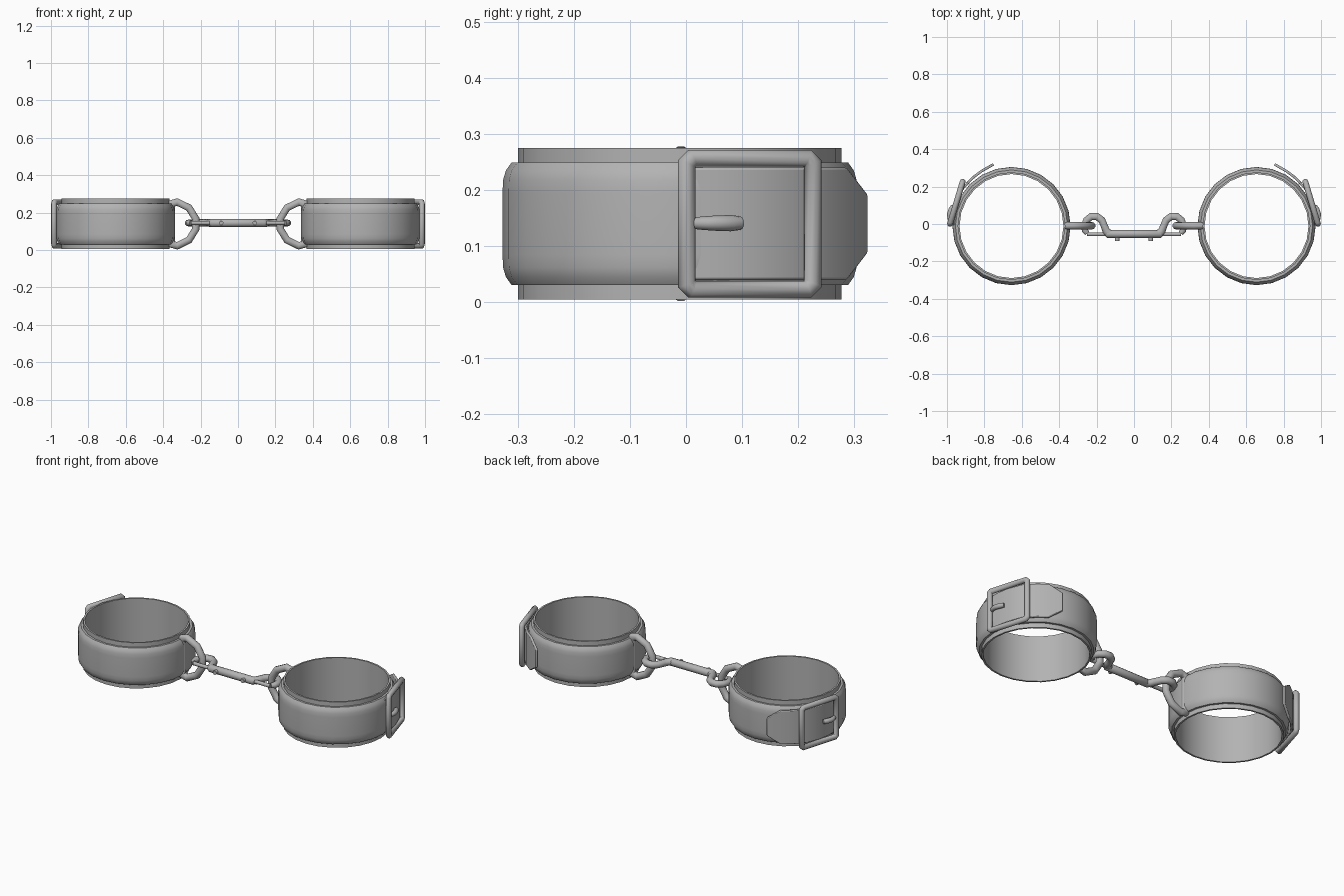
import bpy, bmesh, math
from mathutils import Vector

cube = bpy.data.objects.get("Cube")
if cube:
    bpy.data.objects.remove(cube, do_unlink=True)

# One plain grey for everything
grey = bpy.data.materials.new("plain_grey")
grey.use_nodes = True
GREY = (0.45, 0.45, 0.45, 1)
grey.diffuse_color = GREY
grey.node_tree.nodes["Principled BSDF"].inputs["Base Color"].default_value = GREY

MID = 0.14           # height of the centre line
CX, CY = 0.655, -0.011   # cuff centre


def finish(name, bm, angle=40, bevel=0):
    bmesh.ops.recalc_face_normals(bm, faces=bm.faces)
    mesh = bpy.data.meshes.new(name)
    bm.to_mesh(mesh)
    bm.free()
    ob = bpy.data.objects.new(name, mesh)
    bpy.context.collection.objects.link(ob)
    mesh.materials.append(grey)
    if bevel:
        mod = ob.modifiers.new("soft_edges", 'BEVEL')
        mod.width, mod.segments, mod.limit_method = bevel, 2, 'ANGLE'
    bpy.ops.object.select_all(action='DESELECT')
    ob.select_set(True)
    bpy.context.view_layer.objects.active = ob
    bpy.ops.object.shade_smooth_by_angle(angle=math.radians(angle))
    return ob


def skin(bm, loops, closed):
    """Bridge rings of vertices; cap the ends of an open run."""
    n = len(loops[0])
    count = len(loops) if closed else len(loops) - 1
    for i in range(count):
        a, b = loops[i], loops[(i + 1) % len(loops)]
        for j in range(n):
            k = (j + 1) % n
            bm.faces.new((a[j], a[k], b[k], b[j]))
    if not closed:
        bm.faces.new(loops[0])
        bm.faces.new(loops[-1])


def tube(name, points, radii, normal, closed=False, sides=10):
    """Round rod along a flat path lying perpendicular to normal."""
    pts = [Vector(p) for p in points]
    nrm = Vector(normal).normalized()
    n = len(pts)
    if not isinstance(radii, (list, tuple)):
        radii = [radii] * n
    bm = bmesh.new()
    loops = []
    for i, p in enumerate(pts):
        prev = pts[i - 1] if closed or i else p
        nxt = pts[(i + 1) % n] if closed or i < n - 1 else p
        t1, t2 = (p - prev).normalized(), (nxt - p).normalized()
        tan = (t1 + t2).normalized()
        miter = 1 / max(0.6, tan.dot(t2 if t2.length else t1))
        side = tan.cross(nrm)
        loops.append([bm.verts.new(p + radii[i] * (
            math.cos(a) * nrm + math.sin(a) * miter * side))
            for a in (math.tau * j / sides for j in range(sides))])
    skin(bm, loops, closed)
    return finish(name, bm, 50)


def ring(name, profile, cx, segments):
    """Closed (radius, z) profile turned about the cuff centre."""
    bm = bmesh.new()
    loops = []
    for i in range(segments):
        a = math.tau * i / segments
        loops.append([bm.verts.new((cx + r * math.cos(a), CY + r * math.sin(a), z))
                      for r, z in profile])
    skin(bm, loops, True)
    return finish(name, bm)


def flap(name, s):
    """Loose strap end with a clipped tip, leaving the cuff on a tangent."""
    path = [(.966, -.01), (.966, .05), (.955, .11), (.925, .19),
            (.87, .25), (.82, .288), (.755, .325)]
    half = [.1] * 5 + [.1, .052]
    bm = bmesh.new()
    loops = []
    for i, (x, y) in enumerate(path):
        a, b = path[max(i - 1, 0)], path[min(i + 1, len(path) - 1)]
        d = Vector((b[0] - a[0], b[1] - a[1])).normalized()
        inx, iny = x - d.y * .014, y + d.x * .014
        h = half[i]
        loops.append([bm.verts.new((s * u, v, MID + w)) for u, v, w in
                      ((x, y, -h), (x, y, h), (inx, iny, h), (inx, iny, -h))])
    skin(bm, loops, False)
    return finish(name, bm, 40, .004)


# Profiles of the thin liner and the padded outer band
liner = [(.278, .005), (.288, .005), (.288, .275), (.278, .275)]
lower = [(.286, .031), (.300, .031), (.310, .045), (.315, .062), (.316, .085)]
band = lower + [(r, 2 * MID - z) for r, z in reversed(lower)]

for s, word in ((1, "left"), (-1, "right")):
    ring(word + "_cuff_liner", liner, s * CX, 24)
    ring(word + "_cuff_band", band, s * CX, 24)
    flap(word + "_strap_end", s)

    # Square buckle frame, slanted along the cuff
    def on_frame(y, z):
        return (s * (.984 - .30 * y), y, MID + z)
    y0, y1, h, c = .001, .226, .117, .010
    frame = [(y0 + c, -h), (y1 - c, -h), (y1, -h + c), (y1, h - c),
             (y1 - c, h), (y0 + c, h), (y0, h - c), (y0, -h + c)]
    tube(word + "_buckle_frame", [on_frame(*p) for p in frame], .0155,
         (s, .30, 0), True)
    # Buckle prong
    tube(word + "_buckle_prong",
         [(s * x, y, MID + .001) for x, y in
          ((.978, .012), (.986, .03), (.987, .052), (.977, .08), (.966, .097))],
         [.010, .012, .0135, .0145, .012], (0, 0, 1))

    # D ring held between liner and band
    half = [(.357, .108), (.325, .117), (.262, .086), (.226, .028)]
    dee = half + [(x, -z) for x, z in reversed(half)]
    tube(word + "_d_ring", [(s * x, -.009, MID + z) for x, z in dee], .020,
         (0, 1, 0), True)

    # Snap hook curling round the D ring, with its thin gate
    hook = [(.125, -.052), (.147, -.042), (.158, -.012), (.172, .020), (.198, .040),
            (.230, .039), (.254, .020), (.266, -.008), (.262, -.036), (.250, -.050)]
    tube(word + "_hook", [(s * x, y, MID + .005) for x, y in hook],
         [.021, .021, .020, .020, .020, .020, .019, .018, .017, .014], (0, 0, 1))
    tube(word + "_hook_gate", [(s * .13, -.055, MID + .005), (s * .25, -.055, MID + .005)],
         .011, (0, 0, 1))
    # Thumb stud of the gate
    tube(word + "_gate_stud", [(s * .09, -.06, MID + .005), (s * .09, -.090, MID + .005)],
         .012, (0, 0, 1))

# Barrel joining both hooks
tube("hook_barrel", [(x, -.053, MID + .005) for x in (-.152, -.142, .142, .152)],
     [.014, .022, .022, .014], (0, 0, 1), sides=12)
